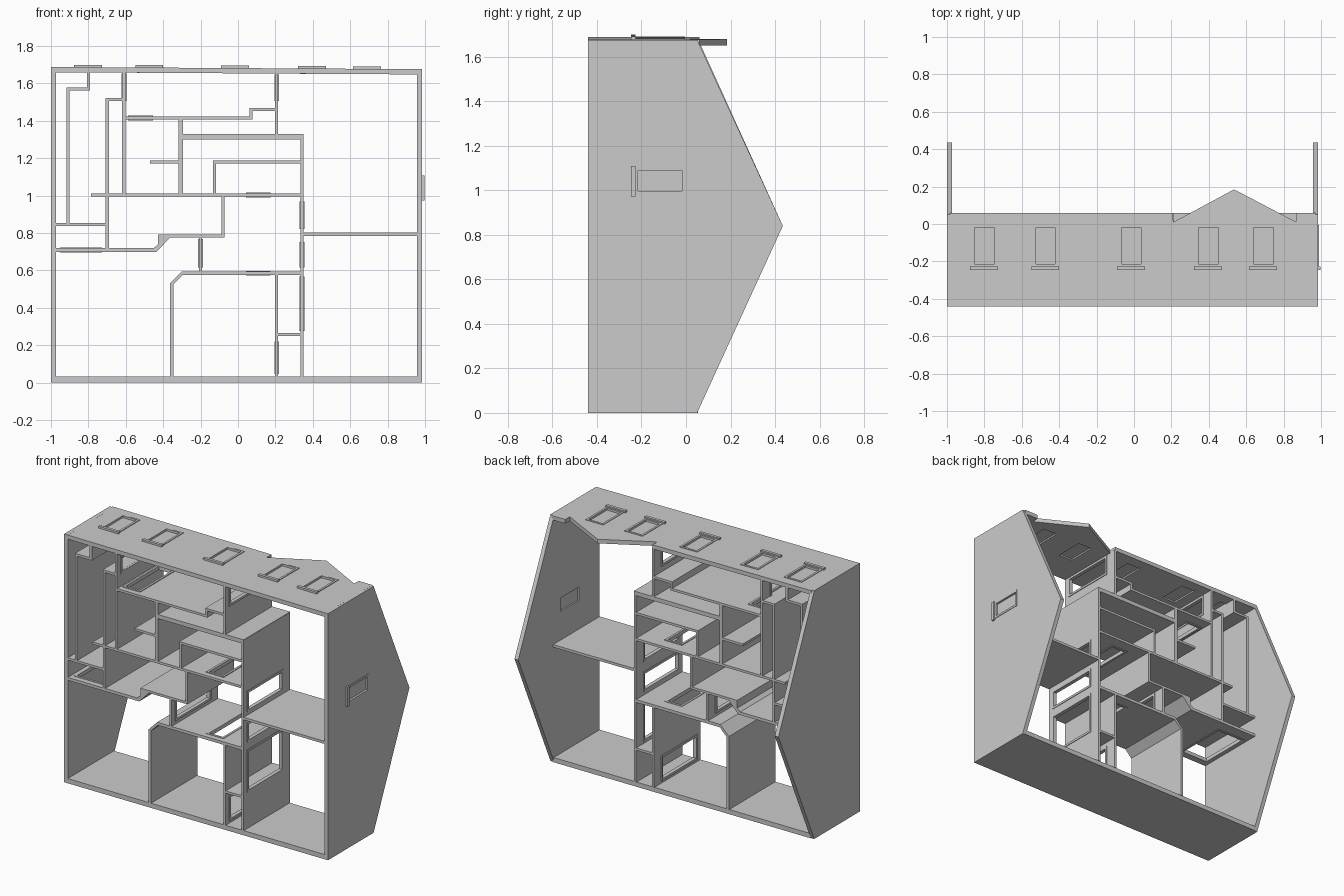
import bpy, bmesh
from mathutils import Vector

cube = bpy.data.objects.get("Cube")
if cube:
    bpy.data.objects.remove(cube, do_unlink=True)

grey = bpy.data.materials.new("plain_grey")
grey.use_nodes = True
grey.diffuse_color = (0.6, 0.6, 0.6, 1)
grey.node_tree.nodes["Principled BSDF"].inputs["Base Color"].default_value = (0.6, 0.6, 0.6, 1)

FRONT, BACK = -0.44, 0.06
DOOR_Y = (-0.40, -0.02)
WINDOW_Y = (-0.227, -0.007)


def place(axis, a, b, c):
    """Panel coordinates (along, up, across) to world space."""
    return {"x": (a, b, c), "z": (c, b, a), "y": (a, c, b)}[axis]


def rect(a0, a1, b0, b1):
    return [(a0, b0), (a1, b0), (a1, b1), (a0, b1)]


def panel(name, axis, loops, c0, c1):
    """Flat slab from an outline followed by any holes."""
    bm = bmesh.new()
    edges = []
    for loop in loops:
        vs = [bm.verts.new(place(axis, a, b, c0)) for a, b in loop]
        edges += [bm.edges.new((v, vs[i - 1])) for i, v in enumerate(vs)]
    if len(loops) == 1:
        bm.faces.new(vs)
    else:
        bmesh.ops.triangle_fill(bm, edges=edges, use_beauty=True)
    ext = bmesh.ops.extrude_face_region(bm, geom=bm.faces[:], use_keep_orig=True)
    moved = [g for g in ext["geom"] if isinstance(g, bmesh.types.BMVert)]
    bmesh.ops.translate(bm, verts=moved, vec=Vector(place(axis, 0, 0, c1 - c0)))
    bmesh.ops.recalc_face_normals(bm, faces=bm.faces[:])
    mesh = bpy.data.meshes.new(name)
    bm.to_mesh(mesh)
    bm.free()
    mesh.materials.append(grey)
    obj = bpy.data.objects.new(name, mesh)
    bpy.context.collection.objects.link(obj)
    return obj


def grow(a0, a1, y, d):
    return rect(a0 - d, a1 + d, y[0] - d, y[1] + d)


def wall(axis, c, a0, a1, t=0.016, doors=()):
    """Inner wall running along an axis, with framed door openings."""
    holes = [grow(d0, d1, DOOR_Y, 0) for d0, d1 in doors]
    panel("inner_wall", axis, [rect(a0, a1, FRONT, BACK)] + holes, c - t / 2, c + t / 2)
    for d0, d1 in doors:
        panel("door_frame", axis, [grow(d0, d1, DOOR_Y, 0.003), grow(d0, d1, DOOR_Y, -0.012)],
              c - 0.013, c + 0.013)


def window(axis, a0, a1, inner, outer):
    """Frame, pane and projecting sill."""
    panel("window_frame", axis, [grow(a0, a1, WINDOW_Y, 0.002), grow(a0, a1, WINDOW_Y, -0.012)],
          inner, outer + 0.004)
    mid = (inner + outer) / 2
    panel("window_pane", axis, [grow(a0, a1, WINDOW_Y, -0.01)], mid - 0.004, mid + 0.004)
    panel("window_sill", axis, [rect(a0 - 0.012, a1 + 0.008, -0.247, WINDOW_Y[0])],
          inner + 0.01, outer + 0.013)


# Gable ends, one with a window
def gable(top):
    return [(0, FRONT), (top, FRONT), (top, 0.05), (0.84, 0.435), (0, 0.05)]


side_window = (0.985, 1.1)
panel("right_gable_wall", "z", [gable(1.688)], -1.0, -0.972)
panel("left_gable_wall", "z", [gable(1.676), grow(*side_window, WINDOW_Y, 0)], 0.957, 0.985)
window("z", *side_window, 0.957, 0.985)

# Long outer walls; the upper one has a dormer gable and leans slightly
panel("lower_long_wall", "x", [rect(-0.98, 0.965, FRONT, 0.055)], 0, 0.032)
outline = [(-0.985, FRONT), (0.97, FRONT), (0.97, BACK), (0.867, BACK), (0.865, 0.012),
           (0.535, 0.185), (0.21, 0.01), (0.209, BACK), (-0.985, BACK)]
windows = [(-0.865, -0.735), (-0.537, -0.41), (-0.078, 0.05), (0.334, 0.463), (0.628, 0.757)]
upper = panel("upper_long_wall", "x",
              [outline] + [grow(a, b, WINDOW_Y, 0) for a, b in windows], 1.66, 1.688)


def lean(x):
    return -0.006 * (x + 1)


for v in upper.data.vertices:
    v.co.z += lean(v.co.x)
for a, b in windows:
    shift = lean((a + b) / 2)
    window("x", a, b, 1.66 + shift, 1.688 + shift)

# Walls running across the plan: position, start, end, thickness, doors
wall("x", 1.57, -0.918, -0.792)
wall("x", 0.845, -0.975, -0.70)
wall("x", 0.71, -0.975, -0.44, 0.02, [(-0.95, -0.73)])
wall("x", 1.515, -0.708, -0.61)
wall("x", 1.003, -0.785, 0.345, 0.016, [(0.045, 0.17)])
wall("x", 1.415, -0.61, 0.078, 0.016, [(-0.585, -0.457)])
wall("x", 1.46, 0.062, 0.21)
wall("x", 1.315, -0.305, 0.35, 0.028)
wall("x", 1.18, -0.47, -0.305)
wall("x", 1.18, -0.133, 0.345)
wall("x", 0.793, 0.345, 0.965, 0.018)
wall("x", 0.785, -0.37, -0.072)
wall("x", 0.585, -0.30, 0.345, 0.02, [(0.045, 0.17)])
wall("x", 0.258, 0.21, 0.345)

# Walls running up the plan
wall("z", -0.80, 1.562, 1.665)
wall("z", -0.91, 0.845, 1.578)
wall("z", -0.70, 0.71, 1.523, 0.018)
wall("z", -0.61, 1.0, 1.665, 0.018, [(1.51, 1.65)])
wall("z", 0.07, 1.407, 1.468)
wall("z", 0.207, 1.31, 1.66, 0.016, [(1.51, 1.645)])
wall("z", -0.305, 1.0, 1.423, 0.024)
wall("z", -0.125, 1.0, 1.188)
wall("z", 0.342, 0.03, 1.325, 0.018, [(0.28, 0.565), (0.62, 0.75), (0.826, 0.965)])
wall("z", -0.08, 0.777, 1.0)
wall("z", -0.20, 0.585, 0.785, 0.016, [(0.62, 0.765)])
wall("z", -0.355, 0.03, 0.53, 0.018)
wall("z", 0.207, 0.03, 0.585, 0.016, [(0.05, 0.217)])

# Angled corners
panel("angled_corner_wall", "y",
      [[(-0.364, 0.53), (-0.346, 0.525), (-0.295, 0.575), (-0.30, 0.595)]], FRONT, BACK)
panel("angled_corner_block", "y",
      [[(-0.445, 0.70), (-0.435, 0.70), (-0.362, 0.777), (-0.37, 0.793), (-0.427, 0.793),
        (-0.427, 0.74), (-0.45, 0.72)]], FRONT, BACK)
